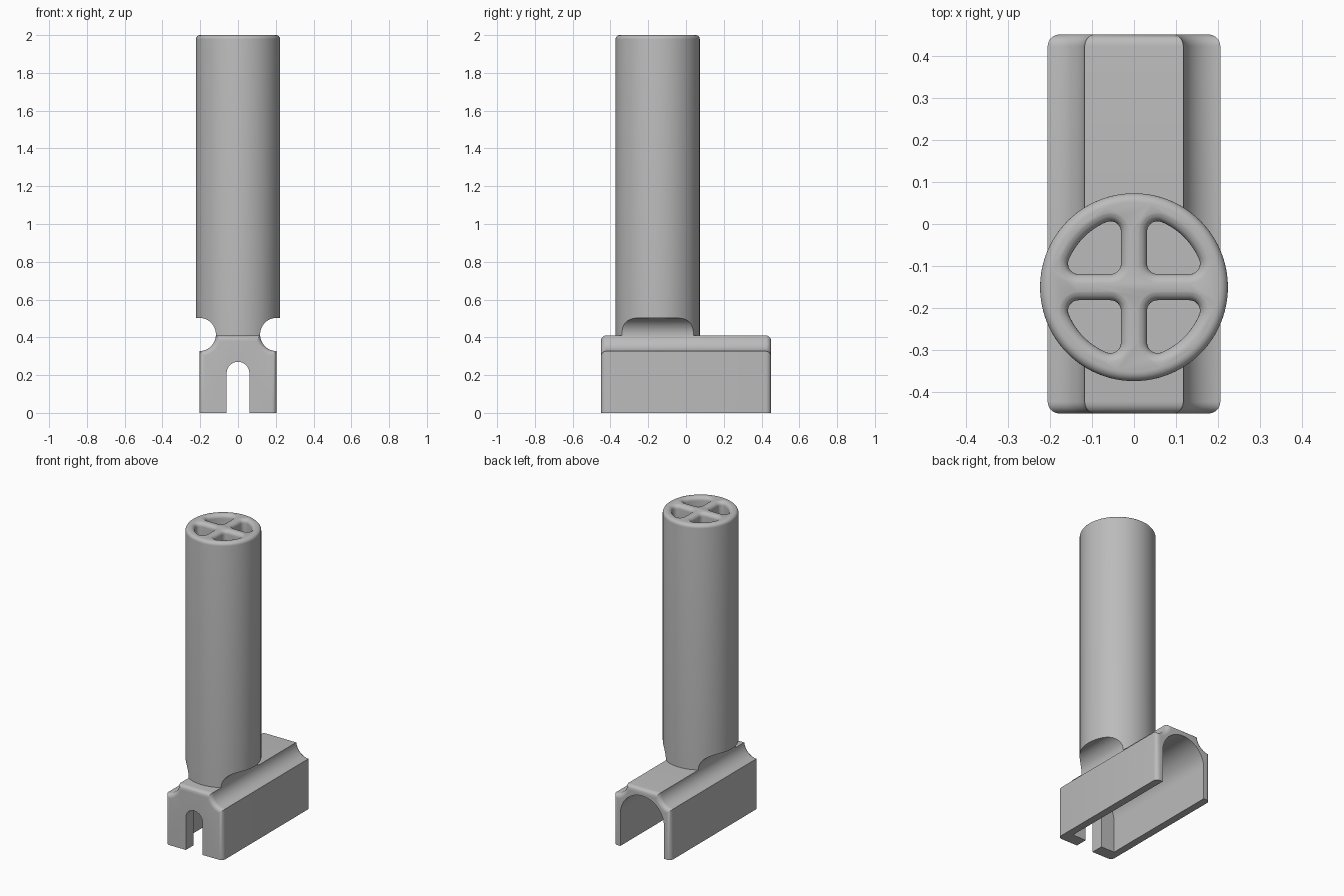
import bpy, bmesh
from math import sin, cos, pi, sqrt, atan2
from mathutils import Vector

if "Cube" in bpy.data.objects:
    bpy.data.objects.remove(bpy.data.objects["Cube"], do_unlink=True)

grey = bpy.data.materials.new("plain_grey")
grey.use_nodes = True
grey.diffuse_color = (0.5, 0.5, 0.5, 1)
grey.node_tree.nodes["Principled BSDF"].inputs["Base Color"].default_value = (0.5, 0.5, 0.5, 1)

HALF_W, HALF_L, TOP = 0.205, 0.45, 0.41
GROOVE_R, GROOVE_Z = 0.088, 0.415
TUBE_R, TUBE_Y, HEIGHT = 0.223, -0.15, 2.0


def arc(cx, cy, r, a0, a1, n):
    return [(cx + r * cos(a0 + (a1 - a0) * i / n), cy + r * sin(a0 + (a1 - a0) * i / n))
            for i in range(n + 1)]


def loft(name, rings):
    """Closed solid through rings of equal point count."""
    bm = bmesh.new()
    loops = [[bm.verts.new(p) for p in ring] for ring in rings]
    n = len(loops[0])
    for a, b in zip(loops, loops[1:]):
        for i in range(n):
            j = (i + 1) % n
            bm.faces.new((a[i], a[j], b[j], b[i]))
    bm.faces.new(loops[0][::-1])
    bm.faces.new(loops[-1])
    bmesh.ops.recalc_face_normals(bm, faces=bm.faces)
    mesh = bpy.data.meshes.new(name)
    bm.to_mesh(mesh)
    bm.free()
    mesh.materials.append(grey)
    ob = bpy.data.objects.new(name, mesh)
    bpy.context.collection.objects.link(ob)
    return ob


def along_y(name, outline, y0, y1):
    return loft(name, [[(x, y, z) for x, z in outline] for y in (y0, y1)])


def cut(target, cutter):
    bpy.context.view_layer.objects.active = target
    mod = target.modifiers.new("cut", 'BOOLEAN')
    mod.operation = 'DIFFERENCE'
    mod.solver = 'EXACT'
    mod.object = cutter
    bpy.ops.object.modifier_apply(modifier=mod.name)
    bpy.data.objects.remove(cutter, do_unlink=True)


def smooth(ob):
    bpy.ops.object.select_all(action='DESELECT')
    ob.select_set(True)
    bpy.context.view_layer.objects.active = ob
    bpy.ops.object.shade_smooth_by_angle(angle=pi / 6)


# Base block: grooved profile, inset towards both ends for rounded rims
def base_outline(d):
    r = GROOVE_R + d
    low = (HALF_W - d, GROOVE_Z - sqrt(r * r - d * d))
    high = (HALF_W - sqrt(r * r - (GROOVE_Z - TOP + d) ** 2), TOP - d)
    a0, a1 = [atan2(z - GROOVE_Z, x - HALF_W) % (2 * pi) for x, z in (low, high)]
    half = [(HALF_W - d, 0)] + arc(HALF_W, GROOVE_Z, r, a0, a1, 20)
    return half + [(-x, z) for x, z in reversed(half)]


RIM = 0.028
steps = [i / 6 * pi / 2 for i in range(7)]
sections = [(RIM * (1 - sin(t)), HALF_L - RIM * (1 - cos(t))) for t in steps]
sections = [(d, -y) for d, y in sections] + [(d, y) for d, y in reversed(sections)]
base = loft("base_block", [[(x, y, z) for x, z in base_outline(d)] for d, y in sections])

# Arched cavity open at the back, narrow arched slot through the front wall
def arch(w, spring):
    return [(w, -0.1)] + arc(0, spring, w, 0, pi, 32) + [(-w, -0.1)]


cut(base, along_y("cavity_cutter", arch(0.157, 0.21), -0.37, 0.6))
cut(base, along_y("slot_cutter", arch(0.06, 0.21), -0.6, -0.3))
smooth(base)

# Upright tube with a rounded top rim
EDGE = 0.022
profile = [(TUBE_R, 0.405)] + [(TUBE_R - EDGE + EDGE * cos(t), HEIGHT - EDGE + EDGE * sin(t))
                               for t in steps]
tube = loft("upright_tube", [[(x, y, z) for x, y in arc(0, TUBE_Y, r, 0, 2 * pi, 96)[:-1]]
                             for r, z in profile])

# Side grooves carried into the foot of the tube
for side in (-1, 1):
    outline = arc(HALF_W, GROOVE_Z, GROOVE_R, pi / 2, 3 * pi / 2, 40)
    outline += [(0.4, GROOVE_Z - GROOVE_R), (0.4, GROOVE_Z + GROOVE_R)]
    cut(tube, along_y("groove_cutter", [(side * x, z) for x, z in outline], -0.6, 0.6))


# Four rounded quadrant pockets leave a cross in the top
def pocket_outline(d):
    spoke, outer, c = 0.031, 0.168, 0.025
    near = spoke + c
    far = sqrt((outer - c) ** 2 - near ** 2)
    a = atan2(near, far)
    r = c + d
    pts = arc(near, near, r, pi, 1.5 * pi, 8) + arc(far, near, r, -pi / 2, a, 8)
    pts += arc(0, 0, outer + d, a, pi / 2 - a, 12)[1:-1]
    return pts + arc(near, far, r, pi / 2 - a, pi, 8)


FLARE, DEPTH = 0.024, 0.1
levels = [(0, HEIGHT - DEPTH)]
levels += [(FLARE * (1 - cos(t)), HEIGHT - FLARE + FLARE * sin(t)) for t in steps[:-1]]
levels += [(FLARE * 0.97, HEIGHT + 0.001), (FLARE * 0.97, HEIGHT + 0.05)]
for sx in (-1, 1):
    for sy in (-1, 1):
        cut(tube, loft("pocket_cutter", [[(sx * x, TUBE_Y + sy * y, z) for x, y in pocket_outline(d)]
                                         for d, z in levels]))
smooth(tube)
